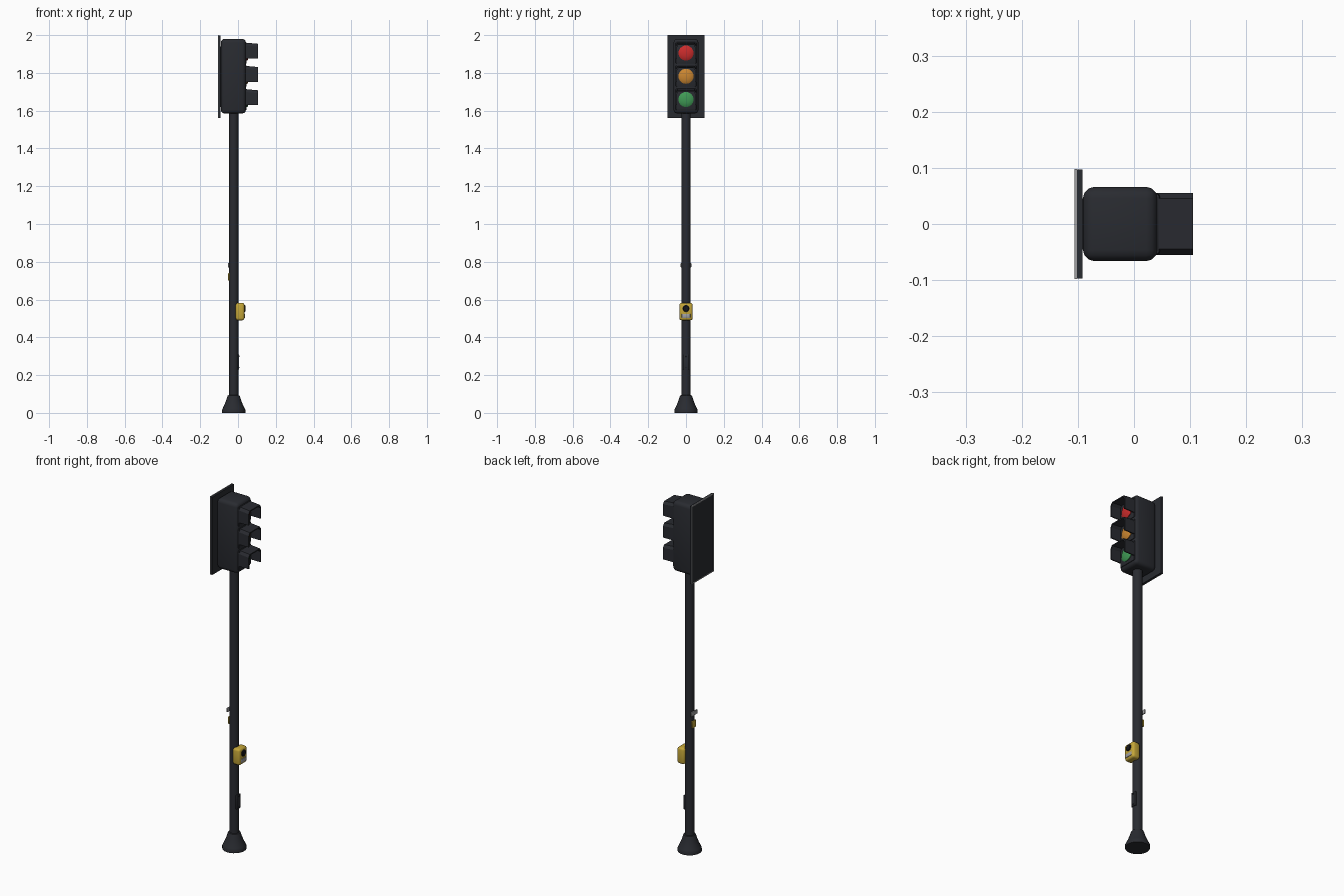
import bpy, bmesh, math
from mathutils import Matrix, Vector

if "Cube" in bpy.data.objects:
    bpy.data.objects.remove(bpy.data.objects["Cube"])


def material(name, rgb):
    m = bpy.data.materials.new(name)
    m.diffuse_color = (*rgb, 1)
    m.use_nodes = True
    m.node_tree.nodes["Principled BSDF"].inputs["Base Color"].default_value = m.diffuse_color
    return m


DARK = material("dark_paint", (0.022, 0.024, 0.030))
BLACK = material("black", (0.008, 0.008, 0.010))
YELLOW = material("yellow", (0.55, 0.38, 0.04))
RED = material("red_glass", (0.60, 0.025, 0.025))
AMBER = material("amber_glass", (0.60, 0.24, 0.03))
GREEN = material("green_glass", (0.05, 0.32, 0.09))
STEEL = material("steel", (0.35, 0.35, 0.36))
PX = -0.023  # pole axis


def finish(name, bm, mat, smooth=True):
    bmesh.ops.recalc_face_normals(bm, faces=bm.faces)
    me = bpy.data.meshes.new(name)
    bm.to_mesh(me)
    bm.free()
    ob = bpy.data.objects.new(name, me)
    bpy.context.collection.objects.link(ob)
    me.materials.append(mat)
    if smooth:
        bpy.ops.object.select_all(action='DESELECT')
        bpy.context.view_layer.objects.active = ob
        ob.select_set(True)
        bpy.ops.object.shade_smooth_by_angle(angle=math.radians(35))
    return ob


def box(name, lo, hi, mat, bevel=0, seg=2):
    lo, hi = Vector(lo), Vector(hi)
    bm = bmesh.new()
    bmesh.ops.create_cube(bm, size=1)
    for v in bm.verts:
        v.co = (lo + hi) / 2 + v.co * (hi - lo)
    if bevel:
        bmesh.ops.bevel(bm, geom=bm.edges[:], offset=bevel, segments=seg,
                        profile=0.5, affect='EDGES')
    return finish(name, bm, mat)


def lathe(name, profile, origin, mat, axis='Z', n=24):
    """Spin (radius, height) points around the z axis or the x axis."""
    bm = bmesh.new()
    rings = []
    for r, h in profile:
        ring = []
        for i in range(n):
            a = 2 * math.pi * i / n
            c, s = r * math.cos(a), r * math.sin(a)
            p = (c, s, h) if axis == 'Z' else (h, c, s)
            ring.append(bm.verts.new(Vector(origin) + Vector(p)))
        rings.append(ring)
    for a, b in zip(rings, rings[1:]):
        for i in range(n):
            bm.faces.new((a[i], a[(i + 1) % n], b[(i + 1) % n], b[i]))
    bm.faces.new(rings[0])
    bm.faces.new(rings[-1])
    return finish(name, bm, mat)


def hood(name, z, mat):
    """Visor: an open-bottomed hood swept forward from the lens frame."""
    outer = [(-0.055, -0.03), (-0.055, 0.04), (-0.045, 0.055)]
    outer += [(-y, h) for y, h in reversed(outer)]
    inner = [(y * 0.89, h if h < 0 else h - 0.006) for y, h in outer]
    bm = bmesh.new()
    loops = []
    for x, drop in ((0.040, 0), (0.105, 0.006)):
        for prof in (outer, inner):
            loops.append([bm.verts.new((x, y, z + h - (drop if h > 0 else 0)))
                          for y, h in prof])
    ob, ib, of, inf = loops
    for a, b in ((ob, of), (of, inf), (inf, ib), (ib, ob)):
        for i in range(len(outer) - 1):
            bm.faces.new((a[i], a[i + 1], b[i + 1], b[i]))
    for i in (0, -1):
        bm.faces.new((ob[i], of[i], inf[i], ib[i]))
    return finish(name, bm, mat, smooth=False)


# Pole and flared foot
lathe("pole", [(0.025, 0.05), (0.025, 1.60)], (PX, 0, 0), DARK)
lathe("base", [(0.062, 0), (0.062, 0.016), (0.058, 0.024), (0.048, 0.045),
               (0.039, 0.068), (0.034, 0.085), (0.031, 0.092), (0.025, 0.094)],
      (PX, 0, 0), DARK)

# Signal housing and backing board
box("signal_housing", (-0.091, -0.066, 1.585), (0.042, 0.066, 1.98), DARK, 0.02, 3)
box("backing_board", (-0.104, -0.097, 1.56), (-0.092, 0.097, 1.998), DARK)
box("board_spacer", (-0.095, -0.045, 1.62), (-0.085, 0.045, 1.94), DARK)

# Pale rim around the back of the board
for s, side in ((-1, "front"), (1, "back")):
    ya, yb = sorted((s * 0.093, s * 0.098))
    box(f"board_rim_{side}", (-0.106, ya, 1.56), (-0.102, yb, 2.0), STEEL)
for z, side in ((1.56, "bottom"), (1.995, "top")):
    box(f"board_rim_{side}", (-0.106, -0.098, z), (-0.102, 0.098, z + 0.005), STEEL)

# Three lamps, each with frame, domed lens and visor
for label, z, mat in (("red", 1.905, RED), ("amber", 1.782, AMBER), ("green", 1.659, GREEN)):
    box(f"{label}_frame", (0.030, -0.055, z - 0.056), (0.046, 0.055, z + 0.058), DARK, 0.006)
    lathe(f"{label}_lens", [(0.040, 0), (0.040, 0.007), (0.034, 0.011),
                            (0.020, 0.015), (0.007, 0.0165)],
          (0.042, 0, z), mat, axis='X')
    hood(f"{label}_visor", z, DARK)

# Pedestrian push button
box("button_box", (-0.012, -0.035, 0.49), (0.034, 0.035, 0.582), YELLOW, 0.012, 3)
lathe("push_button", [(0.018, 0), (0.018, 0.006), (0.014, 0.009)],
      (0.031, 0, 0.553), BLACK, axis='X')
box("button_label", (0.030, -0.023, 0.503), (0.0365, 0.023, 0.524), STEEL, 0.002)

# Access hatch low on the pole
box("access_hatch", (-0.006, -0.016, 0.23), (0.006, 0.016, 0.31), DARK, 0.003)
for z in (0.24, 0.30):
    lathe("hatch_screw", [(0.004, 0), (0.003, 0.003)], (0.0055, 0, z), BLACK, axis='X', n=10)

# Small plates on the rear of the pole
box("rear_tag", (-0.053, -0.028, 0.77), (-0.046, 0.028, 0.793), STEEL, 0.002)
box("rear_sticker", (-0.052, -0.015, 0.70), (-0.044, 0.015, 0.74), YELLOW, 0.002)
